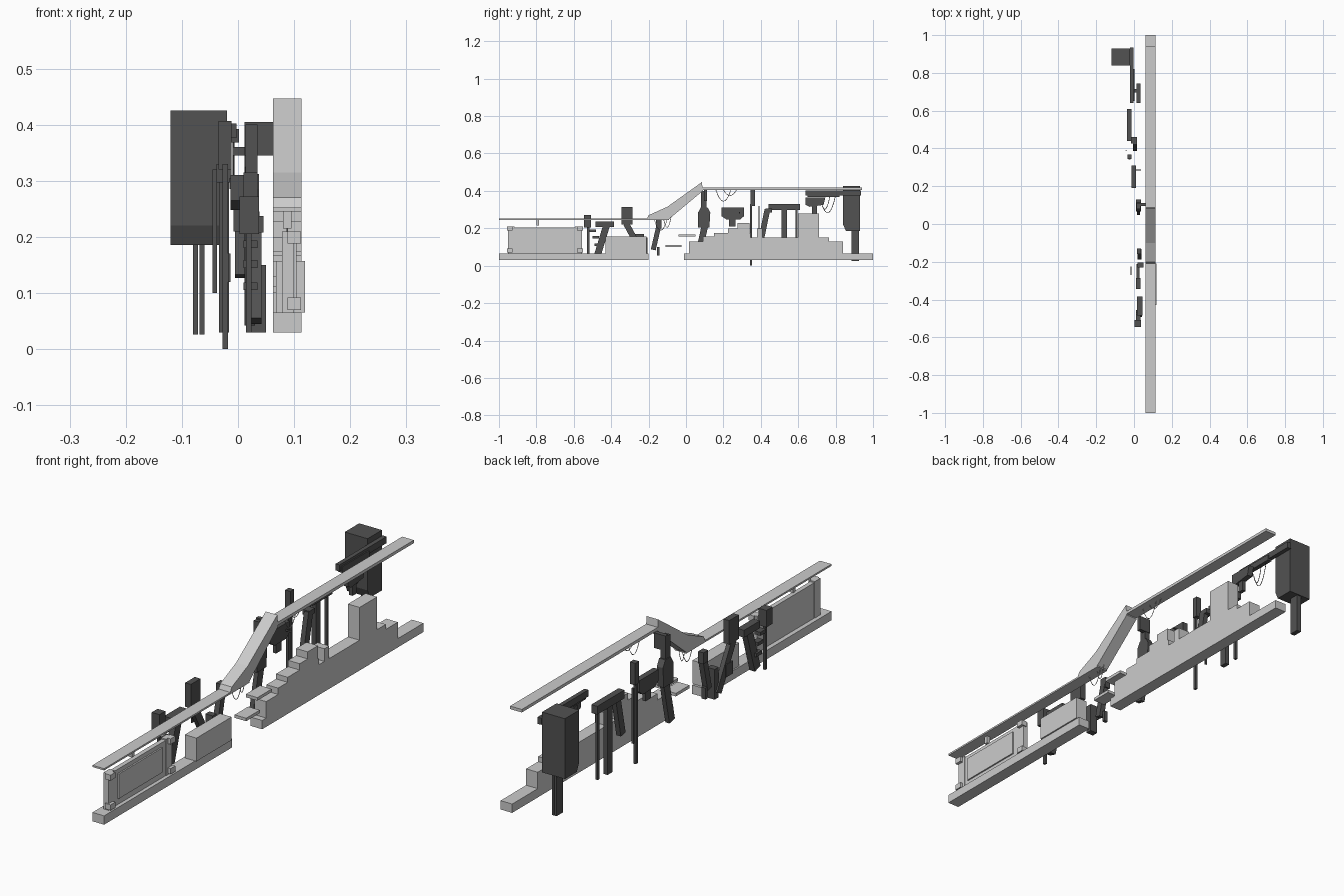
import bpy, bmesh, math
from mathutils import Vector

dark = bpy.data.materials.new("dark_grey")
dark.diffuse_color = (0.085, 0.085, 0.085, 1)


def prism(name, x0, x1, pts, mat=None):
    """Extrude a (y, z) outline from x0 to x1."""
    bm = bmesh.new()
    f = bm.faces.new([bm.verts.new((x0, y, z)) for y, z in pts])
    r = bmesh.ops.extrude_face_region(bm, geom=[f])
    bmesh.ops.translate(bm, vec=(x1 - x0, 0, 0),
                        verts=[v for v in r["geom"] if isinstance(v, bmesh.types.BMVert)])
    bmesh.ops.recalc_face_normals(bm, faces=bm.faces)
    me = bpy.data.meshes.new(name)
    bm.to_mesh(me)
    bm.free()
    ob = bpy.data.objects.new(name, me)
    bpy.context.collection.objects.link(ob)
    if mat:
        me.materials.append(mat)
    return ob


def box(name, x0, x1, y0, y1, z0, z1, mat=None):
    return prism(name, x0, x1, [(y0, z0), (y1, z0), (y1, z1), (y0, z1)], mat)


def leg(name, x0, x1, a, b, w, mat=dark):
    """Slanted bar between (y, z) points a and b, w wide."""
    a, b = Vector(a), Vector(b)
    d = (b - a).normalized() * w / 2
    n = Vector((-d.y, d.x))
    return prism(name, x0, x1, [a - n, a + n, b + n, b - n], mat)


def wire(name, x, y0, z0, y1, z1, sag, mat=None):
    """Thin hanging cable between two points."""
    cu = bpy.data.curves.new(name, "CURVE")
    cu.dimensions = "3D"
    cu.bevel_depth = 0.0015
    cu.bevel_resolution = 0
    sp = cu.splines.new("POLY")
    sp.points.add(10)
    for i, p in enumerate(sp.points):
        t = i / 10
        p.co = (x, y0 + (y1 - y0) * t, z0 + (z1 - z0) * t - 4 * sag * t * (1 - t), 1)
    ob = bpy.data.objects.new(name, cu)
    bpy.context.collection.objects.link(ob)
    if mat:
        cu.materials.append(mat)


X0, X1 = 0.062, 0.113

# Light walkway: floors
box("left_floor", X0, X1, -1, -0.2, 0.03, 0.065)
prism("right_stepped_floor", X0, X1, [
    (-0.01, 0.03), (1, 0.03), (1, 0.065), (0.84, 0.065), (0.84, 0.13), (0.765, 0.13),
    (0.765, 0.15), (0.71, 0.15), (0.71, 0.28), (0.60, 0.28), (0.60, 0.15), (0.41, 0.15),
    (0.41, 0.2), (0.38, 0.2), (0.38, 0.15), (0.345, 0.15), (0.345, 0.175), (0.15, 0.175),
    (0.15, 0.155), (0.09, 0.155), (0.09, 0.13), (0.015, 0.13), (0.015, 0.065), (-0.01, 0.065)])
box("upper_step", X0, X1, 0.225, 0.34, 0.175, 0.2)
box("top_step", X0, X1, 0.275, 0.34, 0.2, 0.228)

# Light walkway: ceilings and ramp
box("left_ceiling", X0, X1, -1, -0.09, 0.245, 0.252)
prism("ceiling_ramp", X0, X1, [
    (-0.21, 0.25), (-0.09, 0.25), (0.09, 0.4), (0.085, 0.447), (-0.1, 0.315), (-0.2, 0.27)])
box("right_ceiling", X0, X1, 0.085, 0.94, 0.405, 0.417)

# Floating platforms
for y0, y1, z in ((-0.11, -0.025, 0.1), (-0.04, 0.05, 0.155)):
    box("floating_platform", X0, X1, y0, y1, z, z + 0.012)

# Left crate and framed panel
box("left_crate", 0.068, 0.119, -0.43, -0.21, 0.065, 0.157)
box("panel_back", 0.08, 0.098, -0.92, -0.59, 0.065, 0.205)
box("panel_inset", 0.098, 0.104, -0.895, -0.62, 0.09, 0.188)
for s in (-1, 1):
    yc = -0.755 + s * 0.18
    box("panel_post", 0.078, 0.1, yc - 0.018, yc + 0.018, 0.065, 0.21)
    for z in (0.07, 0.188):
        yb = yc + s * 0.008
        box("panel_bracket", 0.088, 0.112, yb - 0.015, yb + 0.015, z, z + 0.022)
box("ceiling_lamp", 0.08, 0.095, -0.8, -0.785, 0.215, 0.245)

# Hanging cables
for y0, z0, y1, z1, sag in ((-0.17, 0.25, -0.1, 0.25, 0.06), (-0.12, 0.25, -0.08, 0.26, 0.05),
                            (0.16, 0.405, 0.24, 0.405, 0.06), (0.2, 0.405, 0.27, 0.405, 0.03)):
    wire("ceiling_cable", 0.088, y0, z0, y1, z1, sag)

# Big tank on paired legs, with crane arm
prism("tank", -0.12, -0.02, [(0.84, 0.22), (0.855, 0.186), (0.93, 0.186),
                             (0.93, 0.425), (0.84, 0.425)], dark)
for x in (-0.08, -0.069):
    box("tank_leg", x, x + 0.009, 0.885, 0.925, 0.026, 0.19, dark)
box("crane_arm", -0.02, -0.003, 0.64, 0.935, 0.376, 0.402, dark)
box("crane_arm_sleeve", -0.016, 0.002, 0.65, 0.82, 0.368, 0.392, dark)
box("crane_crossbar", -0.01, 0.03, 0.695, 0.715, 0.345, 0.36, dark)
prism("crane_head", 0.012, 0.035, [(0.64, 0.325), (0.66, 0.315), (0.735, 0.325),
                                   (0.745, 0.365), (0.64, 0.365)], dark)
box("crane_grip", 0.015, 0.03, 0.675, 0.7, 0.275, 0.318, dark)
for y1, sag in ((0.8, 0.08), (0.77, 0.06)):
    wire("crane_cable", -0.008, 0.72, 0.35, y1, 0.376, sag, dark)

# Gantry
box("gantry_beam", -0.038, -0.012, 0.44, 0.61, 0.297, 0.33, dark)
box("gantry_post", -0.034, -0.016, 0.51, 0.54, 0.03, 0.3, dark)
box("gantry_thin_post", -0.03, -0.02, 0.585, 0.596, 0.03, 0.3, dark)
leg("gantry_slant_leg", -0.005, 0.015, (0.4, 0.13), (0.435, 0.3), 0.03)
box("gantry_bracket", -0.015, 0.015, 0.425, 0.46, 0.285, 0.305, dark)
box("thin_pole", -0.045, -0.037, 0.388, 0.393, 0.1, 0.32, dark)

# Tall pole with head box
box("tall_pole", -0.028, -0.018, 0.342, 0.354, 0, 0.33, dark)
box("tall_pole_head", -0.035, -0.012, 0.345, 0.368, 0.32, 0.407, dark)

# Machine hood
prism("hood", -0.013, 0.01, [(0.19, 0.265), (0.215, 0.248), (0.29, 0.248),
                             (0.31, 0.265), (0.31, 0.31), (0.19, 0.31)], dark)
box("hood_neck", -0.008, 0.006, 0.23, 0.265, 0.21, 0.25, dark)
box("hood_pin", 0.01, 0.037, 0.283, 0.288, 0.28, 0.286, dark)

# Central pillar joined to the ceiling
prism("pillar_body", 0.01, 0.037, [(0.065, 0.205), (0.125, 0.205), (0.13, 0.285),
                                   (0.115, 0.312), (0.08, 0.312), (0.065, 0.285)], dark)
box("pillar_top", 0.013, 0.035, 0.08, 0.11, 0.31, 0.4, dark)
box("pillar_bracket", 0.012, 0.062, 0.095, 0.112, 0.345, 0.405, dark)
leg("pillar_leg", 0.015, 0.033, (0.065, 0.05), (0.1, 0.21), 0.035)

# Front machine: slanted arm, panel column, bridge, and post
leg("arm_upper", 0.018, 0.04, (-0.175, 0.085), (-0.145, 0.215), 0.026)
box("arm_joint", 0.015, 0.038, -0.16, -0.13, 0.2, 0.245, dark)
box("arm_foot", 0.015, 0.032, -0.155, -0.143, 0.055, 0.1, dark)
box("thin_screen", -0.018, -0.013, -0.27, -0.225, 0.12, 0.17, dark)
box("dark_wall", 0.018, 0.05, -0.23, -0.205, 0.03, 0.15, dark)
box("column_panel", 0.01, 0.035, -0.345, -0.285, 0.22, 0.315, dark)
leg("column_leg", 0.012, 0.03, (-0.32, 0.225), (-0.225, 0.05), 0.032)
box("bridge_beam", 0.015, 0.045, -0.485, -0.385, 0.208, 0.237, dark)
leg("bridge_leg", 0.018, 0.042, (-0.475, 0.05), (-0.425, 0.215), 0.036)
box("post_head", 0.003, 0.037, -0.545, -0.508, 0.205, 0.272, dark)
box("thin_post", 0.014, 0.024, -0.528, -0.516, 0.03, 0.21, dark)
for y, z in ((-0.5, 0.145), (-0.49, 0.105), (-0.515, 0.18)):
    box("small_shelf", 0.01, 0.035, y, y + 0.035, z, z + 0.014, dark)
